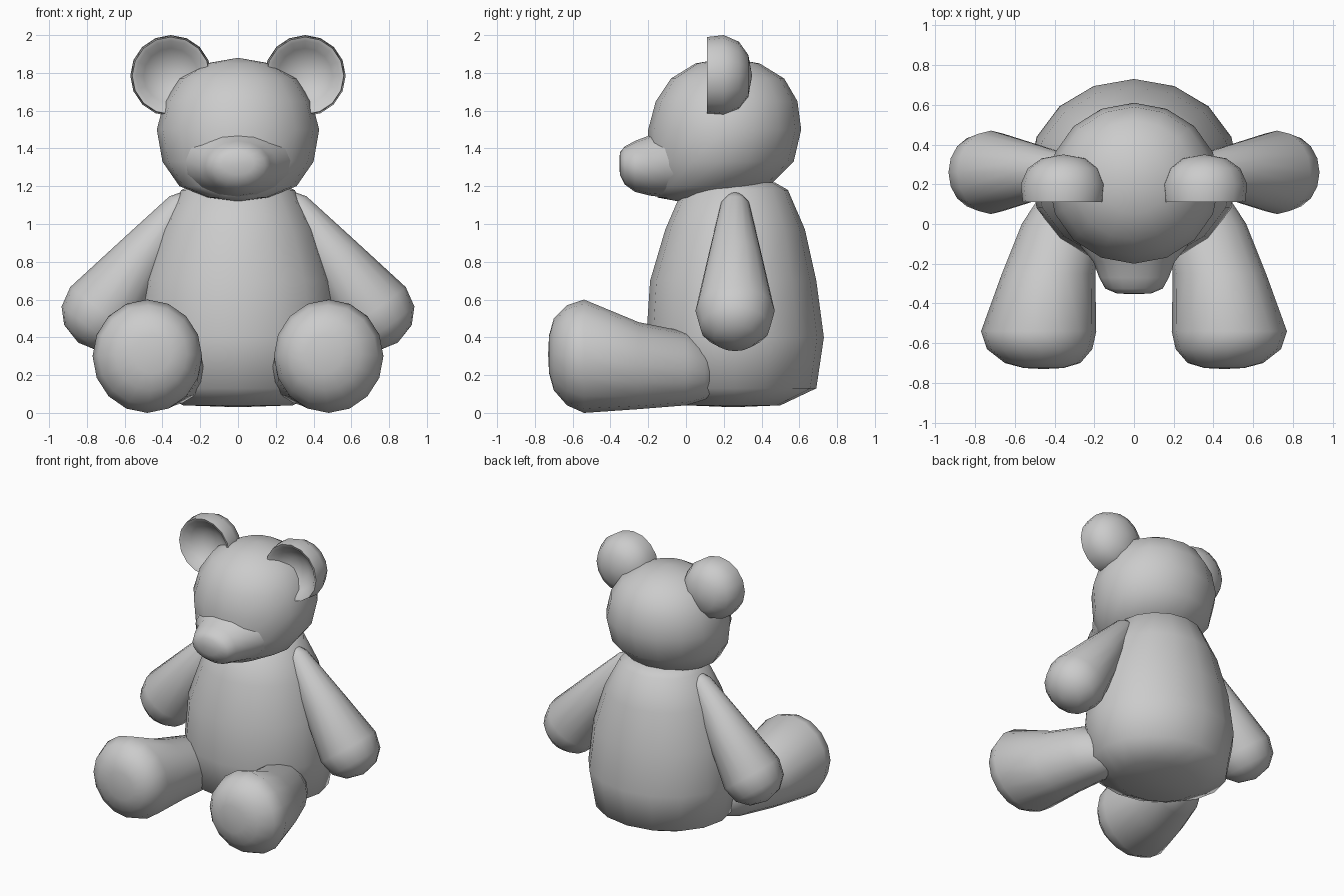
import bpy, bmesh
from math import sin, cos, tau, radians
from mathutils import Vector

if "Cube" in bpy.data.objects:
    bpy.data.objects.remove(bpy.data.objects["Cube"])

X, Y, Z = Vector((1, 0, 0)), Vector((0, 1, 0)), Vector((0, 0, 1))


def loft(name, rings, u, v, mirror=False, n=16):
    """Skin elliptical rings (centre, radius along u, radius along v); zero radius = pole."""
    bm = bmesh.new()
    loops = []
    for c, a, b in rings:
        c = Vector(c)
        if a == 0:
            loops.append([bm.verts.new(c)])
        else:
            loops.append([bm.verts.new(c + u * a * cos(tau * i / n) + v * b * sin(tau * i / n))
                          for i in range(n)])
    for p, q in zip(loops, loops[1:]):
        for i in range(n):
            j = (i + 1) % n
            if len(p) == 1:
                bm.faces.new((p[0], q[i], q[j]))
            elif len(q) == 1:
                bm.faces.new((p[i], p[j], q[0]))
            else:
                bm.faces.new((p[i], p[j], q[j], q[i]))
    bmesh.ops.recalc_face_normals(bm, faces=bm.faces)
    mesh = bpy.data.meshes.new(name)
    bm.to_mesh(mesh)
    bm.free()
    ob = bpy.data.objects.new(name, mesh)
    bpy.context.collection.objects.link(ob)
    if mirror:
        ob.modifiers.new("Mirror", 'MIRROR')
    bpy.ops.object.select_all(action='DESELECT')
    ob.select_set(True)
    bpy.context.view_layer.objects.active = ob
    bpy.ops.object.shade_smooth_by_angle(angle=radians(75))
    return ob


def upright(name, rows):
    """Loft along z from rows of (z, centre y, x radius, y radius)."""
    return loft(name, [((0, cy, z), rx, ry) for z, cy, rx, ry in rows], X, Y)


# Torso
upright("body", [
    (.03, .25, 0, 0), (.04, .25, .29, .25), (.13, .26, .48, .43), (.40, .26, .53, .47),
    (.70, .25, .50, .44), (.97, .26, .41, .37), (1.18, .26, .30, .28),
    (1.22, .27, .22, .20), (1.23, .27, 0, 0)])

# Head
upright("head", [
    (1.12, -.04, 0, 0), (1.14, .02, .16, .17), (1.20, .13, .31, .31), (1.33, .185, .40, .385),
    (1.50, .205, .43, .405), (1.65, .215, .39, .375), (1.77, .22, .31, .30),
    (1.85, .22, .17, .17), (1.88, .22, 0, 0)])

# Muzzle, flared at its base to blend into the head
loft("muzzle", [((0, y, z), a, b) for y, z, a, b in [
    (.05, 1.36, 0, 0), (.04, 1.36, .33, .22), (-.11, 1.33, .27, .19), (-.19, 1.31, .205, .16),
    (-.27, 1.305, .175, .135), (-.325, 1.31, .145, .10), (-.35, 1.32, .085, .06),
    (-.353, 1.32, 0, 0)]], X, Z)

# Ears: rounded back, flat rim, hollow front
loft("ear", [((.355, y, 1.785), r, r) for y, r in [
    (.22, 0), (.205, .08), (.165, .145), (.12, .185), (.112, .205), (.20, .215),
    (.28, .18), (.33, .11), (.35, 0)]], X, Z, mirror=True)

# Arms, hanging outwards from the shoulders
down, across = Vector((.6, 0, -.8)), Vector((.8, 0, .6))
shoulder = Vector((.30, .26, 1.10))
loft("arm", [(shoulder + down * t, r, r) for t, r in [
    (-.07, 0), (-.05, .045), (0, .078), (.35, .145), (.70, .21), (.81, .185),
    (.88, .115), (.91, 0)]], Y, across, mirror=True)

# Legs, stretched forwards and widening to the feet
loft("leg", [((x, y, z), a, b) for x, y, z, a, b in [
    (.33, .17, .21, 0, 0), (.33, .16, .21, .09, .09), (.34, .10, .22, .16, .15),
    (.365, 0, .235, .20, .195), (.43, -.25, .25, .235, .23), (.48, -.54, .30, .29, .30),
    (.475, -.63, .305, .265, .265), (.46, -.70, .31, .19, .19), (.455, -.725, .31, .10, .10),
    (.455, -.73, .31, 0, 0)]], X, Z, mirror=True)
